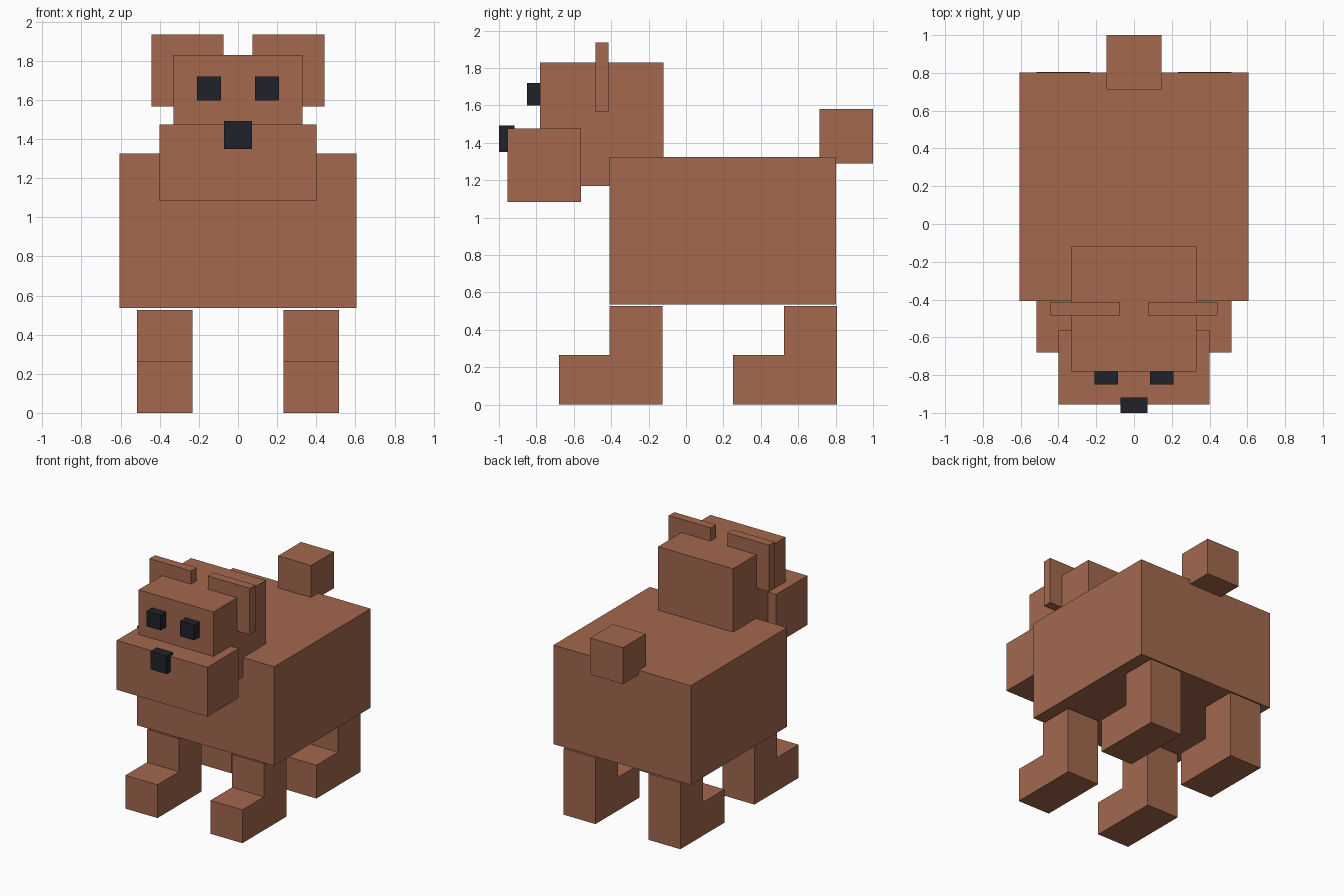
import bpy

if "Cube" in bpy.data.objects:
    bpy.data.objects.remove(bpy.data.objects["Cube"])


def material(name, color):
    m = bpy.data.materials.new(name)
    m.diffuse_color = (*color, 1.0)
    m.use_nodes = True
    m.node_tree.nodes["Principled BSDF"].inputs["Base Color"].default_value = m.diffuse_color
    return m


BROWN = material("brown fur", (0.366, 0.138, 0.077))
BLACK = material("dark grey", (0.015, 0.016, 0.024))


def prism(name, profile, x0, x1, mat):
    """Extrude a closed (y, z) profile along x, from x0 to x1."""
    n = len(profile)
    verts = [(x, y, z) for x in (x0, x1) for y, z in profile]
    faces = [tuple(reversed(range(n))), tuple(range(n, 2 * n))]
    faces += [(i, (i + 1) % n, n + (i + 1) % n, n + i) for i in range(n)]
    mesh = bpy.data.meshes.new(name)
    mesh.from_pydata(verts, [], faces)
    mesh.materials.append(mat)
    ob = bpy.data.objects.new(name, mesh)
    bpy.context.collection.objects.link(ob)
    return ob


def box(name, x, y, z, mat=BROWN):
    return prism(name, [(y[0], z[0]), (y[1], z[0]), (y[1], z[1]), (y[0], z[1])], x[0], x[1], mat)


def mirrored(ob):
    ob.modifiers.new("Mirror", "MIRROR").use_axis[0] = True


# Body, head, snout and tail
box("body", (-0.605, 0.605), (-0.408, 0.803), (0.536, 1.325))
box("head", (-0.33, 0.33), (-0.78, -0.12), (1.17, 1.83))
box("snout", (-0.40, 0.40), (-0.955, -0.562), (1.082, 1.475))
box("tail", (-0.145, 0.145), (0.713, 1.0), (1.29, 1.58))

# Face details and ears
box("nose", (-0.072, 0.072), (-1.0, -0.918), (1.35, 1.493), BLACK)
mirrored(box("eyes", (0.086, 0.209), (-0.85, -0.775), (1.598, 1.72), BLACK))
mirrored(box("ears", (0.074, 0.442), (-0.484, -0.414), (1.565, 1.935)))

# L-shaped legs with the feet pointing forward
for name, back in (("front_legs", -0.125), ("back_legs", 0.806)):
    toe, shin = back - 0.555, back - 0.283
    profile = [(toe, 0), (back, 0), (back, 0.527), (shin, 0.527), (shin, 0.265), (toe, 0.265)]
    mirrored(prism(name, profile, 0.233, 0.515, BROWN))
